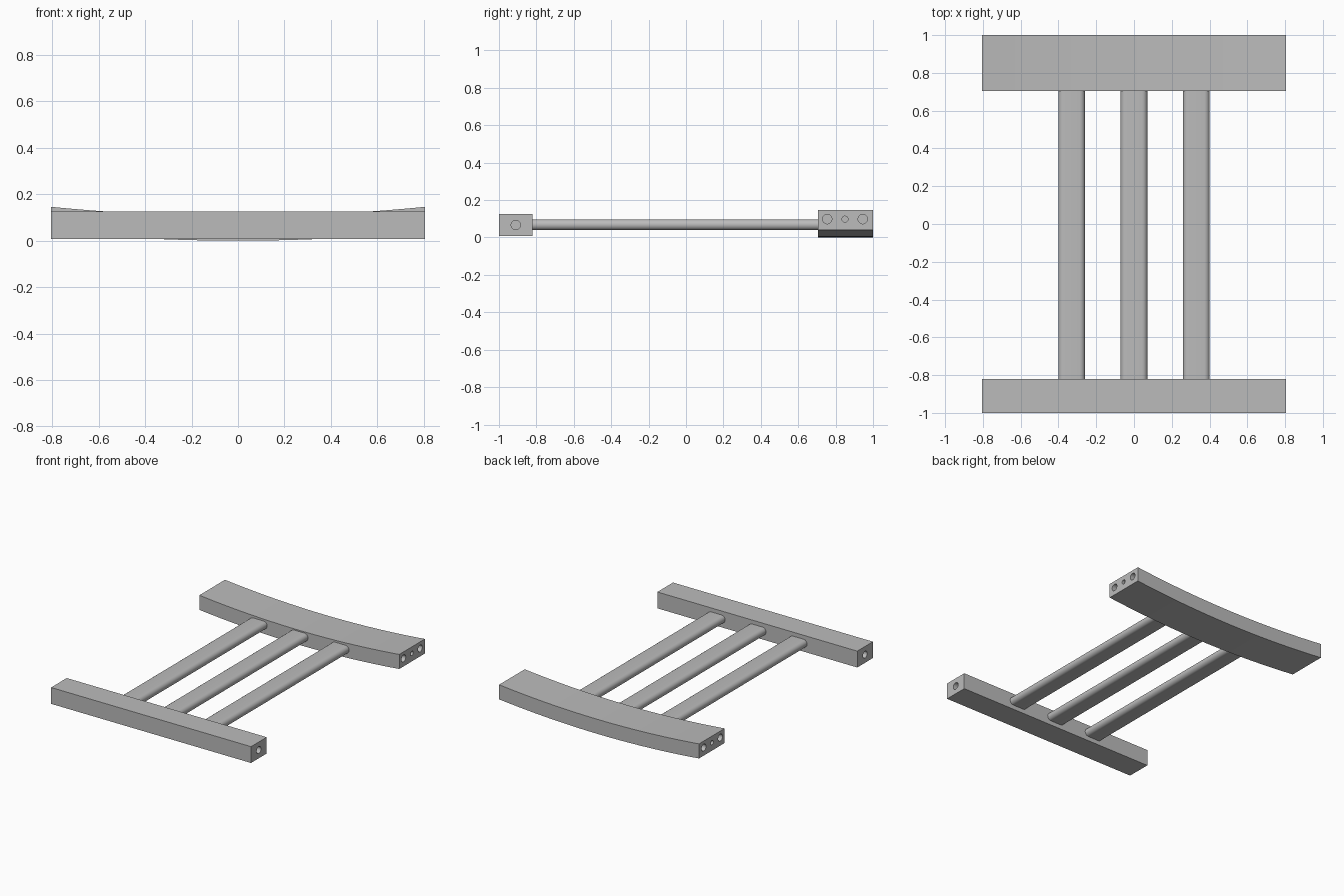
import bpy, bmesh, math
from mathutils import Vector

cube = bpy.data.objects.get("Cube")
if cube:
    bpy.data.objects.remove(cube, do_unlink=True)

# Single plain grey finish
grey = bpy.data.materials.new("plain grey")
grey.use_nodes = True
COLOUR = (0.5, 0.5, 0.5, 1)
grey.diffuse_color = COLOUR
grey.node_tree.nodes["Principled BSDF"].inputs["Base Color"].default_value = COLOUR

HALF = 0.805          # half length of both rails
SAG = 0.04            # rise of the curved rail towards its ends


def prism(name, outline, y0, y1):
    """Extrude an x-z outline along y."""
    bm = bmesh.new()
    face = bm.faces.new([bm.verts.new((x, y0, z)) for x, z in outline])
    out = bmesh.ops.extrude_face_region(bm, geom=[face])
    moved = [v for v in out["geom"] if isinstance(v, bmesh.types.BMVert)]
    bmesh.ops.translate(bm, verts=moved, vec=Vector((0, y1 - y0, 0)))
    bmesh.ops.recalc_face_normals(bm, faces=bm.faces)
    mesh = bpy.data.meshes.new(name)
    bm.to_mesh(mesh)
    bm.free()
    mesh.materials.append(grey)
    obj = bpy.data.objects.new(name, mesh)
    bpy.context.collection.objects.link(obj)
    return obj


def smooth(obj):
    bpy.ops.object.select_all(action="DESELECT")
    obj.select_set(True)
    bpy.context.view_layer.objects.active = obj
    bpy.ops.object.shade_smooth_by_angle(angle=math.radians(35))


def drill(obj, holes, depth=0.15):
    """Cut blind dowel holes (y, z, radius) into both ends of a rail."""
    for y, z, radius in holes:
        for side in (-1, 1):
            bpy.ops.mesh.primitive_cylinder_add(
                vertices=32, radius=radius, depth=2 * depth,
                location=(side * HALF, y, z), rotation=(0, math.pi / 2, 0))
            cutter = bpy.context.object
            cutter.name = "hole_cutter"
            cutter.data.materials.append(grey)
            mod = obj.modifiers.new("dowel hole", "BOOLEAN")
            mod.operation = "DIFFERENCE"
            mod.solver = "EXACT"
            mod.object = cutter
            bpy.context.view_layer.objects.active = obj
            bpy.ops.object.modifier_apply(modifier=mod.name)
            bpy.data.objects.remove(cutter, do_unlink=True)


# Straight lower rail
lower = prism("lower_rail", [(-HALF, 0.007), (HALF, 0.007),
                             (HALF, 0.126), (-HALF, 0.126)], -1, -0.82)
drill(lower, [(-0.91, 0.067, 0.025)])
smooth(lower)

# Curved upper rail, bowed down in the middle
STEPS = 40
xs = [HALF * (2 * i / STEPS - 1) for i in range(STEPS + 1)]
arc = [(x, SAG * (x / HALF) ** 2) for x in xs]
outline = arc + [(x, z + 0.106) for x, z in reversed(arc)]
upper = prism("upper_rail", outline, 0.705, 1)
drill(upper, [(0.755, 0.098, 0.025), (0.945, 0.098, 0.025), (0.85, 0.098, 0.016)])
smooth(upper)

# Three slats with fully rounded edges
R, WIDTH, MID = 0.029, 0.142, 0.068
for label, cx in (("right", -0.33), ("middle", 0), ("left", 0.33)):
    shape = []
    for side, start in ((1, -90), (-1, 90)):
        for i in range(13):
            a = math.radians(start + 15 * i)
            shape.append((cx + side * (WIDTH / 2 - R) + R * math.cos(a),
                          MID + R * math.sin(a)))
    smooth(prism(label + "_slat", shape, -0.82, 0.705))
